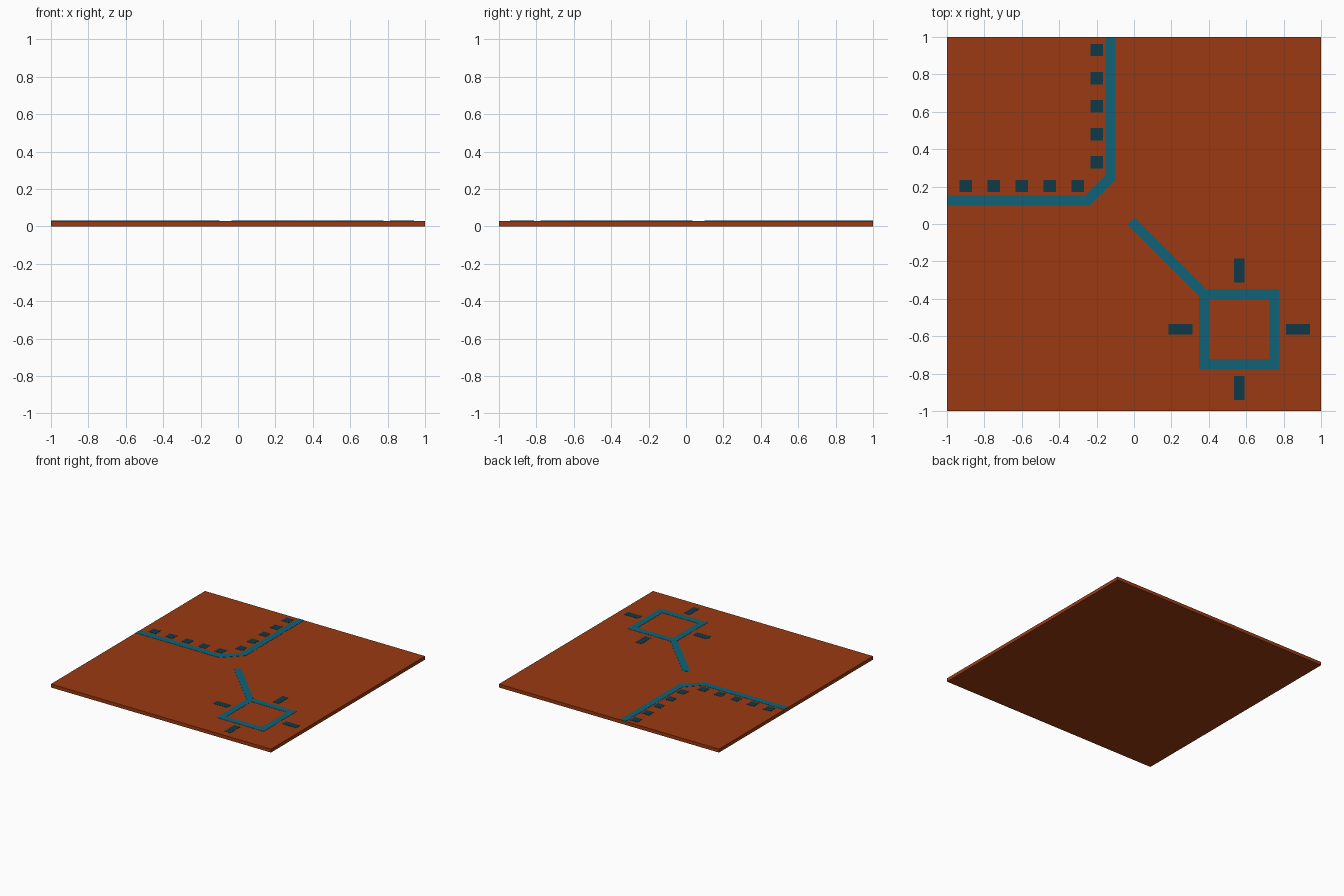
import bpy, bmesh
from mathutils import Vector

if "Cube" in bpy.data.objects:
    bpy.data.objects.remove(bpy.data.objects["Cube"])

TOP, LIFT, HALF = 0.03, 0.0015, 0.027   # tile height, plate thickness, half line width


def material(name, rgb):
    lin = [(c / 255 / 12.92) if c / 255 <= 0.04045 else ((c / 255 + 0.055) / 1.055) ** 2.4 for c in rgb]
    m = bpy.data.materials.new(name)
    m.diffuse_color = (*lin, 1)
    m.use_nodes = True
    m.node_tree.nodes["Principled BSDF"].inputs["Base Color"].default_value = m.diffuse_color
    return m


RUST = material("rust", (154, 58, 18))
TEAL = material("teal", (14, 98, 120))
DARK = material("dark_teal", (14, 58, 72))


def prisms(name, outlines, z0, z1, mat):
    """One object from flat outlines extruded between z0 and z1."""
    bm = bmesh.new()
    for pts in outlines:
        face = bm.faces.new([bm.verts.new((x, y, z0)) for x, y in pts])
        up = bmesh.ops.extrude_face_region(bm, geom=[face])["geom"]
        bmesh.ops.translate(bm, vec=(0, 0, z1 - z0), verts=[v for v in up if isinstance(v, bmesh.types.BMVert)])
    bmesh.ops.recalc_face_normals(bm, faces=bm.faces)
    me = bpy.data.meshes.new(name)
    bm.to_mesh(me)
    bm.free()
    me.materials.append(mat)
    ob = bpy.data.objects.new(name, me)
    bpy.context.collection.objects.link(ob)
    return ob


def box(cx, cy, hx, hy):
    return [(cx - hx, cy - hy), (cx + hx, cy - hy), (cx + hx, cy + hy), (cx - hx, cy + hy)]


def stroke(path):
    """Mitred outline of constant width around an open path."""
    p = [Vector(q) for q in path]
    dirs = [(b - a).normalized() for a, b in zip(p, p[1:])]
    left, right = [], []
    for i, q in enumerate(p):
        d0, d1 = dirs[max(i - 1, 0)], dirs[min(i, len(dirs) - 1)]
        n0, n1 = Vector((-d0.y, d0.x)), Vector((-d1.y, d1.x))
        off = (n0 + n1) * HALF / (1 + n0.dot(n1))
        left.append(q + off)
        right.append(q - off)
    return [tuple(v) for v in left + right[::-1]]


def plates(name, outlines, mat):
    return prisms(name, outlines, TOP - LIFT, TOP, mat)


# Floor tile
prisms("floor_tile", [box(0, 0, 1, 1)], 0, TOP - LIFT, RUST)

# Corner line from left edge to back edge
plates("corner_line", [stroke([(-1, .125), (-.25, .125), (-.125, .25), (-.125, 1)])], TEAL)

# Square dashes along the corner line
plates("line_dashes",
       [box(-.9 + .15 * i, .203, .033, .033) for i in range(5)] +
       [box(-.2, .33 + .15 * i, .033, .033) for i in range(5)], DARK)

# Diagonal lead, stopping at the square frame's corner
plates("diagonal_lead", [stroke([(-.016, .016), (.3615, -.3615)])], TEAL)

# Square frame: four non-overlapping bars
C, R = .5625, .1875
bars = [box(C, -C + s * R, R + HALF, HALF) for s in (-1, 1)]
bars += [box(C + s * R, -C, HALF, R - HALF) for s in (-1, 1)]
plates("square_frame", bars, TEAL)

# Four ticks around the frame
ticks = [box(C + s * .314, -C, .064, HALF) for s in (-1, 1)]
ticks += [box(C, -C + s * .314, HALF, .064) for s in (-1, 1)]
plates("frame_ticks", ticks, DARK)
